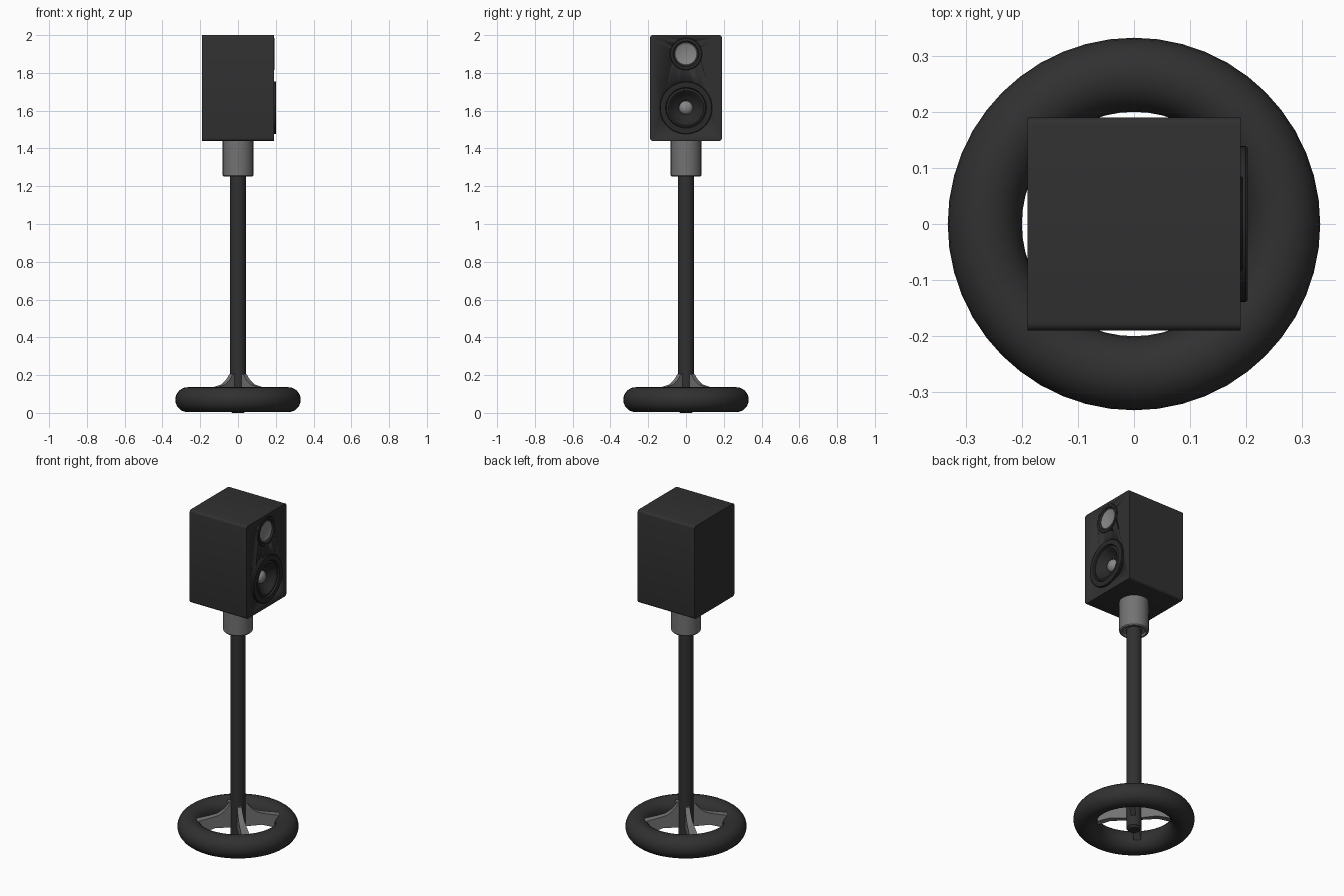
import bpy, bmesh
from math import radians, pi, cos, sin
from mathutils import Matrix

if "Cube" in bpy.data.objects:
    bpy.data.objects.remove(bpy.data.objects["Cube"])


def material(name, v):
    m = bpy.data.materials.new(name)
    m.diffuse_color = (v, v, v, 1)
    m.use_nodes = True
    m.node_tree.nodes["Principled BSDF"].inputs["Base Color"].default_value = m.diffuse_color
    return m


BLACK = material("black", 0.03)
DARK = material("dark_rubber", 0.022)
METAL = material("grey_metal", 0.17)
SILVER = material("silver", 0.24)


def finish(name, bm, mat, angle=35):
    bmesh.ops.recalc_face_normals(bm, faces=bm.faces)
    me = bpy.data.meshes.new(name)
    bm.to_mesh(me)
    bm.free()
    for p in me.polygons:
        p.use_smooth = True
    me.set_sharp_from_angle(angle=radians(angle))
    me.materials.append(mat)
    ob = bpy.data.objects.new(name, me)
    bpy.context.collection.objects.link(ob)
    return ob


def lathe(name, profile, mat, steps=48, matrix=Matrix(), closed=False):
    """Spin (radius, height) points around z, then place with matrix."""
    bm = bmesh.new()
    vs = [bm.verts.new((r, 0, h)) for r, h in profile]
    es = [bm.edges.new(p) for p in zip(vs, vs[1:])]
    if closed:
        es.append(bm.edges.new((vs[-1], vs[0])))
    bmesh.ops.spin(bm, geom=vs + es, axis=(0, 0, 1), cent=(0, 0, 0),
                   angle=2 * pi, steps=steps, use_merge=True)
    bmesh.ops.remove_doubles(bm, verts=bm.verts, dist=1e-5)
    bm.transform(matrix)
    return finish(name, bm, mat)


def on_baffle(z):
    """Turns lathe height into x, centred at height z on the driver face."""
    return Matrix.Translation((0, 0, z)) @ Matrix.Rotation(pi / 2, 4, 'Y')


# Ring base
ring = [(0.266 + 0.066 * cos(2 * pi * i / 24), 0.07 + 0.066 * sin(2 * pi * i / 24))
        for i in range(24)]
lathe("base_ring", ring, BLACK, closed=True)

# Pole and neck collar
lathe("pole", [(0, 0), (0.03, 0), (0.042, 0.012), (0.042, 1.3), (0, 1.3)], BLACK, 32)
lathe("neck_collar", [(0.042, 1.265), (0.062, 1.265), (0.066, 1.252), (0.076, 1.252),
                      (0.081, 1.258), (0.081, 1.445), (0, 1.445)], METAL)

# Four diagonal brackets between pole and ring, widening outwards
top = [(0.03, 0.21), (0.052, 0.205), (0.075, 0.175), (0.11, 0.15), (0.16, 0.138), (0.23, 0.125)]
low = [(0.25, 0.09), (0.235, 0.05), (0.2, 0.055), (0.13, 0.075), (0.03, 0.07)]
for k in range(4):
    bm = bmesh.new()
    sides = [[bm.verts.new((r, s * (0.01 + 0.055 * r), z)) for r, z in top + low] for s in (-1, 1)]
    n = len(sides[0])
    for side in sides:
        bm.faces.new(side)
    for i in range(n):
        j = (i + 1) % n
        bm.faces.new((sides[0][i], sides[0][j], sides[1][j], sides[1][i]))
    bm.transform(Matrix.Rotation(radians(45 + 90 * k), 4, 'Z'))
    finish(f"base_bracket_{k + 1}", bm, METAL)

# Cabinet with long edges rounded
bm = bmesh.new()
bmesh.ops.create_cube(bm, size=1, matrix=Matrix.Translation((0, 0, 1.72))
                      @ Matrix.Diagonal((0.38, 0.38, 0.56, 1)))
edges = [e for e in bm.edges if abs(e.verts[0].co.x - e.verts[1].co.x) > 0.1]
bmesh.ops.bevel(bm, geom=edges, offset=0.014, segments=4, profile=0.5, affect='EDGES')
cabinet = finish("cabinet", bm, BLACK)

# Driver holes in the cabinet
for name, r, z, depth in (("woofer", 0.12, 1.615, 0.08), ("tweeter", 0.07, 1.9, 0.03)):
    cut = lathe(name + "_cutter", [(0, 0.19 - depth), (r, 0.19 - depth), (r, 0.25), (0, 0.25)],
                BLACK, matrix=on_baffle(z))
    cut.hide_render = True
    cut.hide_set(True)
    mod = cabinet.modifiers.new(name + "_hole", 'BOOLEAN')
    mod.operation, mod.solver, mod.object = 'DIFFERENCE', 'EXACT', cut

# Woofer: trim, surround and cone, then the dust cap
lathe("woofer_cone", [(0.139, 0.185), (0.139, 0.199), (0.136, 0.202), (0.108, 0.202),
                      (0.104, 0.192), (0.1, 0.196), (0.092, 0.198), (0.084, 0.193),
                      (0.08, 0.186), (0.055, 0.166), (0.03, 0.15)], DARK, matrix=on_baffle(1.615))
dome = [(0.037 * cos(i * pi / 12), 0.153 + 0.026 * sin(i * pi / 12)) for i in range(7)]
lathe("woofer_dust_cap", dome, SILVER, 32, on_baffle(1.615))

# Tweeter: trim ring and shallow dish
lathe("tweeter_trim", [(0.085, 0.185), (0.085, 0.191), (0.082, 0.194), (0.068, 0.194),
                       (0.06, 0.182)], DARK, matrix=on_baffle(1.9))
lathe("tweeter_dish", [(0.061, 0.184), (0.057, 0.187), (0.04, 0.182), (0.02, 0.179), (0, 0.178)],
      SILVER, matrix=on_baffle(1.9))
